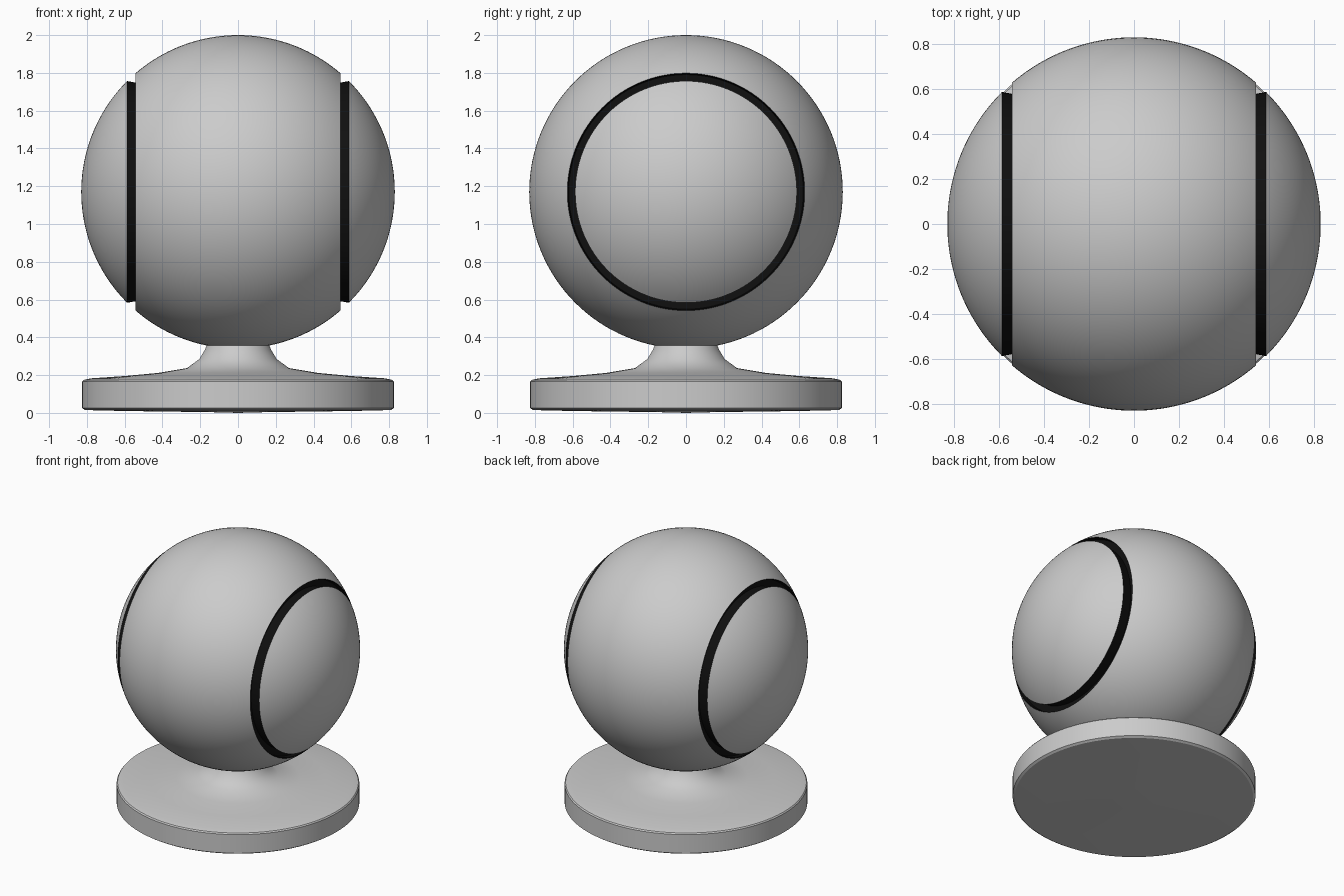
import bpy, bmesh
from math import sin, cos, acos, pi
from mathutils import Matrix

if "Cube" in bpy.data.objects:
    bpy.data.objects.remove(bpy.data.objects["Cube"])

R, CZ = 0.83, 1.17          # ball radius and centre height
BODY_X, CAP_X = 0.542, 0.587  # groove edges along x


def lathe(name, profile, steps=128, sideways=0, color=None):
    """Revolve (radius, height) points about z; sideways=+1/-1 lays the axis along x at the ball centre."""
    bm = bmesh.new()
    rings = []
    for r, h in profile:
        if r < 1e-5:
            rings.append([bm.verts.new((0, 0, h))] * steps)
        else:
            rings.append([bm.verts.new((r * cos(2 * pi * i / steps), r * sin(2 * pi * i / steps), h))
                          for i in range(steps)])
    for a, b in zip(rings, rings[1:]):
        for i in range(steps):
            j = (i + 1) % steps
            bm.faces.new(dict.fromkeys((a[i], a[j], b[j], b[i])))
    if sideways:
        bm.transform(Matrix.Translation((0, 0, CZ)) @ Matrix.Rotation(sideways * pi / 2, 4, 'Y'))
    me = bpy.data.meshes.new(name)
    bm.to_mesh(me)
    bm.free()
    ob = bpy.data.objects.new(name, me)
    bpy.context.collection.objects.link(ob)
    if color:
        me.materials.append(color)
    bpy.ops.object.select_all(action='DESELECT')
    ob.select_set(True)
    bpy.context.view_layer.objects.active = ob
    bpy.ops.object.shade_smooth_by_angle()
    return ob


def arc(h0, h1, n):
    """Points on the ball's meridian between two heights."""
    a0, a1 = acos(-h0 / R), acos(-h1 / R)
    return [(R * sin(a0 + (a1 - a0) * i / n), -R * cos(a0 + (a1 - a0) * i / n)) for i in range(n + 1)]


black = bpy.data.materials.new("black_groove")
black.diffuse_color = (0.005, 0.005, 0.005, 1)
black.use_nodes = True
black.node_tree.nodes["Principled BSDF"].inputs["Base Color"].default_value = black.diffuse_color

# Middle band of the ball
lathe("ball_body", arc(-BODY_X, BODY_X, 40), sideways=1)

# Side caps and the black grooves around them
body_r = arc(BODY_X, CAP_X, 1)[0][0]
cap_r = arc(BODY_X, CAP_X, 1)[1][0]
groove = [(body_r, BODY_X), (body_r - 0.004, BODY_X - 0.002),
          (body_r - 0.008, 0.51), (cap_r - 0.014, 0.51), (cap_r, CAP_X)]
for side, label in ((1, "right"), (-1, "left")):
    lathe(label + "_cap", arc(CAP_X, R, 24), sideways=side)
    lathe(label + "_groove", groove, sideways=side, color=black)

# Round base with flared neck
lathe("base", [(0, 0), (0.15, 0.004), (0.6, 0.01), (0.81, 0.015), (0.825, 0.025),
               (0.825, 0.165), (0.818, 0.174), (0.78, 0.183), (0.6, 0.195),
               (0.42, 0.212), (0.27, 0.237), (0.205, 0.285), (0.175, 0.335), (0.163, 0.365)])
